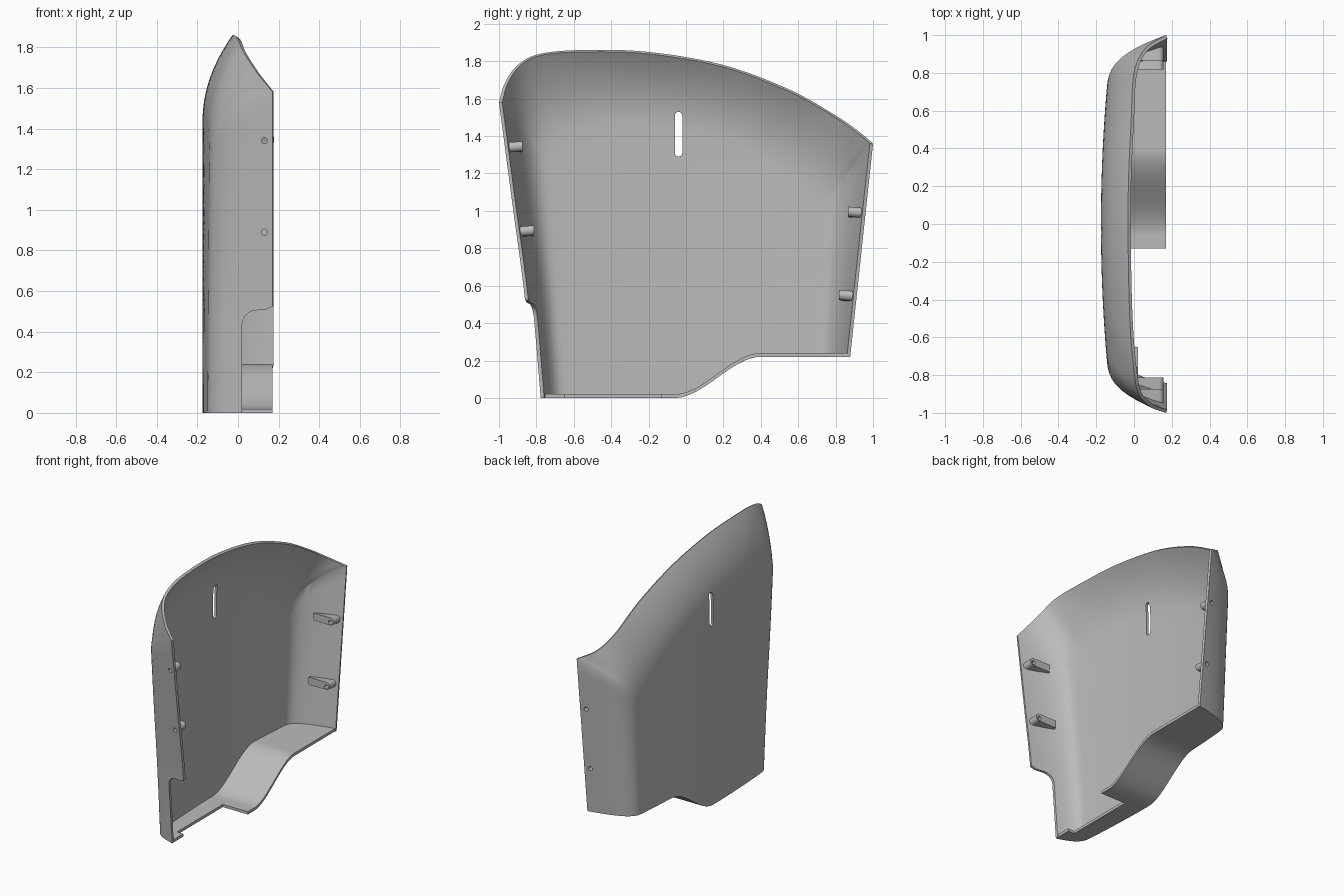
import bpy, bmesh, math
from mathutils import Vector

cube = bpy.data.objects.get("Cube")
if cube:
    bpy.data.objects.remove(cube)

grey = bpy.data.materials.new("plain grey")
grey.use_nodes = True
grey.diffuse_color = (0.5, 0.5, 0.5, 1)
grey.node_tree.nodes["Principled BSDF"].inputs["Base Color"].default_value = (0.5, 0.5, 0.5, 1)

RIM = 0.17     # x of the open side
THICK = 0.018


def make_object(name, bm):
    mesh = bpy.data.meshes.new(name)
    bm.to_mesh(mesh)
    bm.free()
    mesh.materials.append(grey)
    obj = bpy.data.objects.new(name, mesh)
    bpy.context.collection.objects.link(obj)
    return obj


def prism(name, bottom, top):
    """Solid between two matching loops of points."""
    bm = bmesh.new()
    a = [bm.verts.new(p) for p in bottom]
    b = [bm.verts.new(p) for p in top]
    bm.faces.new(a)
    bm.faces.new(b)
    for i in range(len(a)):
        j = (i + 1) % len(a)
        bm.faces.new((a[i], a[j], b[j], b[i]))
    bmesh.ops.recalc_face_normals(bm, faces=bm.faces)
    return make_object(name, bm)


def select(obj):
    bpy.ops.object.select_all(action='DESELECT')
    obj.select_set(True)
    bpy.context.view_layer.objects.active = obj


def apply_modifier(obj, kind, **settings):
    mod = obj.modifiers.new(kind.title(), kind)
    for key, value in settings.items():
        setattr(mod, key, value)
    select(obj)
    bpy.ops.object.modifier_apply(modifier=mod.name)


def cut(obj, cutter):
    apply_modifier(obj, 'BOOLEAN', object=cutter, operation='DIFFERENCE', solver='EXACT')


def smooth(obj):
    select(obj)
    bpy.ops.object.shade_smooth_by_angle(angle=math.radians(32))


def spline(points, steps):
    """Catmull-Rom through tuples of any length."""
    pts = [Vector(p) for p in points]
    pts = [2 * pts[0] - pts[1]] + pts + [2 * pts[-1] - pts[-2]]
    out = []
    for a, b, c, d in zip(pts, pts[1:], pts[2:], pts[3:]):
        for k in range(steps):
            t = k / steps
            out.append(0.5 * (2 * b + (c - a) * t + (2 * a - 5 * b + 4 * c - d) * t * t
                              + (3 * b - a - 3 * c + d) * t ** 3))
    return out + [pts[-2]]


def plate_x(y):
    return -0.175 + 0.06 * y * y


def bottom_z(y):
    t = min(max((y + 0.06) / 0.46, 0), 1)
    return 0.22 * t * t * (3 - 2 * t)


# Arch around the shell: edge y, edge z, edge x, fillet end y, fillet end z, fillet power
front = [(-0.803, -0.1, RIM, -0.62, -0.1, 3.2), (-0.86, 0.52, RIM, -0.66, 0.5, 3.2),
         (-0.93, 1.05, RIM, -0.70, 0.95, 3), (-1, 1.58, RIM, -0.72, 1.25, 2.8)]
top = [front[-1], (-0.97, 1.68, 0.09, -0.70, 1.33, 2.5), (-0.90, 1.78, 0.025, -0.66, 1.39, 2.3),
       (-0.78, 1.84, 0, -0.58, 1.43, 2), (-0.55, 1.86, -0.02, -0.42, 1.46, 2),
       (-0.2, 1.85, -0.03, -0.15, 1.45, 2), (0.2, 1.78, -0.03, 0.12, 1.39, 2),
       (0.55, 1.65, -0.015, 0.40, 1.28, 2), (0.8, 1.51, 0, 0.58, 1.16, 2),
       (0.93, 1.42, 0.06, 0.67, 1.06, 2.4), (1, 1.36, RIM, 0.72, 1.0, 2.8)]
back = [top[-1], (0.94, 0.8, RIM, 0.71, 0.7, 3), (0.878, 0.22, RIM, 0.69, 0.2, 3.2),
        (0.844, -0.1, RIM, 0.66, -0.1, 3.2)]
arch = spline(front, 6)[:-1] + spline(top, 6)[:-1] + spline(back, 6)


def side_wall(z, side):
    """Edge y, fillet width and power of the front (-1) or back (1) wall at a height."""
    line = front if side < 0 else back[::-1]
    for a, b in zip(line, line[1:]):
        if a[1] <= z <= b[1]:
            t = (z - a[1]) / (b[1] - a[1])
            m = [p + (q - p) * t for p, q in zip(a, b)]
            return m[0], abs(m[0] - m[3]), m[5]


def wall_depth(x, z, side):
    edge, width, power = side_wall(z, side)
    base = plate_x(edge)
    return width * (1 - max((x - base) / (RIM - base), 0) ** (1 / power))


# Shell: rounded border rings, then the gently bowed plate
bm = bmesh.new()
rings = []
FILLET, PLATE = 14, 8
for k in range(FILLET + 1):
    u = (k / FILLET) ** 1.3
    ring = []
    for ey, ez, ex, qy, qz, power in arch:
        y, z = ey + (qy - ey) * u, ez + (qz - ez) * u
        ring.append(bm.verts.new((plate_x(y) + (ex - plate_x(y)) * (1 - u) ** power, y, z)))
    rings.append(ring)
for k in range(1, PLATE):
    v = 1 - k / PLATE
    rings.append([bm.verts.new((plate_x(a[3] * v), a[3] * v, -0.1 + (a[4] + 0.1) * v)) for a in arch])
for r, s in zip(rings, rings[1:]):
    for i in range(len(arch) - 1):
        bm.faces.new((r[i], r[i + 1], s[i + 1], s[i]))
hub = bm.verts.new((plate_x(0), 0, -0.1))
for i in range(len(arch) - 1):
    bm.faces.new((rings[-1][i], rings[-1][i + 1], hub))
bm.normal_update()
if sum(f.normal.x * f.calc_area() for f in bm.faces) > 0:
    bmesh.ops.reverse_faces(bm, faces=bm.faces)
shell = make_object("shell", bm)
apply_modifier(shell, 'SOLIDIFY', thickness=THICK, offset=-1)

# Cutters: bottom line, front corner notch, slot
ys = [-1.3] + [-0.06 + 0.46 * i / 16 for i in range(17)] + [1.3]
loop = [(y, bottom_z(y)) for y in ys] + [(1.3, -0.5), (-1.3, -0.5)]
bottom_cutter = prism("bottom_cutter", [(-0.5, y, z) for y, z in loop], [(0.5, y, z) for y, z in loop])
loop = [(0.02, -0.3), (0.02, 0.43)]
loop += [(0.09 - 0.07 * math.cos(a), 0.43 + 0.075 * math.sin(a))
         for a in [math.pi / 2 * i / 8 for i in range(1, 9)]]
loop += [(0.14, 0.51), (RIM, 0.525), (0.3, 0.525), (0.3, -0.3)]
notch_cutter = prism("notch_cutter", [(x, -1.3, z) for x, z in loop], [(x, -0.5, z) for x, z in loop])
loop = []
for z, start in ((1.51, 0), (1.31, math.pi)):
    loop += [(-0.04 + 0.02 * math.cos(start + math.pi * i / 8),
              z + 0.02 * math.sin(start + math.pi * i / 8)) for i in range(9)]
slot_cutter = prism("slot_cutter", [(-0.4, y, z) for y, z in loop], [(0.1, y, z) for y, z in loop])
cutters = [bottom_cutter, notch_cutter, slot_cutter]
for cutter in cutters:
    cut(shell, cutter)

# Screw bosses on both walls, with holes through boss and wall
bosses = []
for side, z0, label in ((-1, 1.34, "front_upper"), (-1, 0.89, "front_lower"),
                        (1, 0.99, "back_upper"), (1, 0.545, "back_lower")):
    edge = side_wall(z0, side)[0]
    outline = [(-0.01, -0.027), (0.05, -0.027)]
    outline += [(0.13 + 0.027 * math.cos(a), 0.027 * math.sin(a))
                for a in [math.pi * (i / 12 - 0.5) for i in range(13)]]
    outline += [(0.05, 0.027), (-0.01, 0.027)]
    inner = [(x, edge - side * 0.095, z0 + z + 0.006) for x, z in outline]
    outer = [(x, edge - side * min(wall_depth(x, z0, side) + 0.012, 0.09), z0 + z) for x, z in outline]
    boss = prism(label + "_boss", inner, outer)
    circle = [(0.13 + 0.015 * math.cos(math.tau * i / 16), z0 + 0.015 * math.sin(math.tau * i / 16))
              for i in range(16)]
    hole = prism("hole_cutter", [(x, edge - 0.2, z) for x, z in circle],
                 [(x, edge + 0.2, z) for x, z in circle])
    cut(boss, hole)
    cut(shell, hole)
    cutters.append(hole)
    bosses.append(boss)

# Bottom flange: strips following the lower line, trimmed to the rounded walls
def flange(name, y0, y1, reach, count):
    bm = bmesh.new()
    sections = []
    for i in range(count + 1):
        y = y0 + (y1 - y0) * i / count
        z = bottom_z(y)
        edge, width, power = side_wall(z, -1 if y < 0 else 1)
        d = min(max(abs(edge) - abs(y), 0) / width, 1)
        x = plate_x(y) + (RIM - plate_x(y)) * (1 - d) ** power + 0.002
        x = min(x, reach - 0.001)
        sections.append([bm.verts.new(p) for p in
                         ((x, y, z), (reach, y, z), (reach, y, z + 0.02), (x, y, z + 0.02))])
    for a, b in zip(sections, sections[1:]):
        for i in range(4):
            bm.faces.new((a[i], a[i - 1], b[i - 1], b[i]))
    bm.faces.new(sections[0])
    bm.faces.new(sections[-1])
    bmesh.ops.recalc_face_normals(bm, faces=bm.faces)
    return make_object(name, bm)


flanges = [flange("front_bottom_tab", -0.755, -0.65, 0.02, 10),
           flange("front_bottom_lip", -0.65, -0.13, -0.03, 8),
           flange("bottom_flange", -0.13, 0.874, RIM, 60)]

for cutter in cutters:
    bpy.data.objects.remove(cutter)
for obj in [shell] + bosses + flanges:
    smooth(obj)
